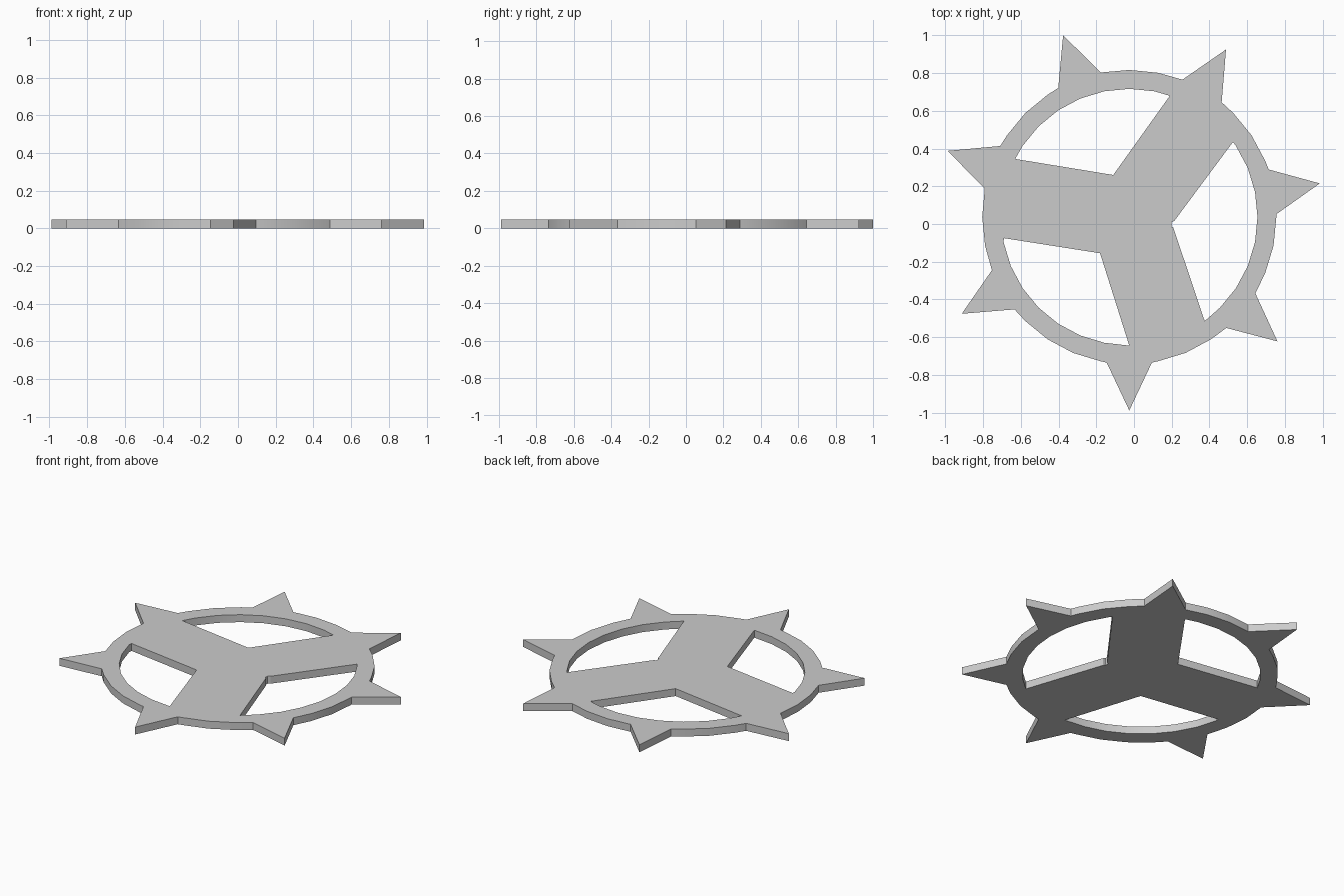
import bpy
from math import radians, degrees, cos, sin, atan2

if "Cube" in bpy.data.objects:
    bpy.data.objects.remove(bpy.data.objects["Cube"])

CX, CY = -0.025, 0.037        # wheel centre
THICK = 0.047
R_OUT, R_IN, R_TIP = 0.78, 0.68, 1.026
BASE_R, BASE_HALF = 0.772, 0.12
STEP = 11.25                  # 32-sided ring


def polar(r, deg):
    return (CX + r * cos(radians(deg)), CY + r * sin(radians(deg)))


def angle_of(p):
    return degrees(atan2(p[1] - CY, p[0] - CX))


# outer outline: ring with seven spikes, 50 degrees apart from the bottom one
half = degrees(atan2(BASE_HALF, BASE_R))
base_len = (BASE_R ** 2 + BASE_HALF ** 2) ** 0.5
spikes = [-90 + 50 * i for i in range(7)]
marks = []
for a in spikes:
    marks += [(a - half, base_len), (a, R_TIP), (a + half, base_len)]
for k in range(32):
    a = -90 + k * STEP
    if all(abs((a - s + 180) % 360 - 180) > half + 0.3 for s in spikes):
        marks.append((a, R_OUT))
outline = [polar(r, a) for a, r in sorted(marks)]


# openings: an arc of the inner rim closed by two straight arm edges
def window(start, end, hub):
    a0, a1 = angle_of(start), angle_of(end)
    if a1 < a0:
        a1 += 360
    arc = [polar(R_IN, k * STEP) for k in range(-32, 64)
           if a0 + 1 < k * STEP < a1 - 1]
    return [start] + arc + [end] + hub


loops = [
    outline,
    window((0.19, 0.68), (-0.63, 0.345), [(-0.11, 0.26)]),
    window((-0.69, -0.075), (-0.025, -0.645), [(-0.18, -0.155)]),
    window((0.375, -0.515), (0.525, 0.435),
           [(0.215, 0.018), (0.2, 0.01), (0.2, -0.015), (0.208, -0.018)]),
]

# extruded plate with openings
curve = bpy.data.curves.new("spiked_wheel", 'CURVE')
curve.dimensions = '2D'
curve.fill_mode = 'BOTH'
curve.extrude = THICK / 2
for pts in loops:
    s = curve.splines.new('POLY')
    s.points.add(len(pts) - 1)
    for p, (x, y) in zip(s.points, pts):
        p.co = (x, y, 0, 1)
    s.use_cyclic_u = True
    s.use_smooth = False
wheel = bpy.data.objects.new("spiked_wheel", curve)
bpy.context.collection.objects.link(wheel)
wheel.location.z = THICK / 2
bpy.context.view_layer.objects.active = wheel
wheel.select_set(True)
bpy.ops.object.convert(target='MESH')

# weld caps to walls, then smooth the rim while keeping edges sharp
import bmesh
wheel = bpy.context.object
bm = bmesh.new()
bm.from_mesh(wheel.data)
bmesh.ops.remove_doubles(bm, verts=bm.verts, dist=0.0005)
bmesh.ops.recalc_face_normals(bm, faces=bm.faces)
bm.to_mesh(wheel.data)
bm.free()
bpy.ops.object.shade_smooth_by_angle(angle=radians(25))
